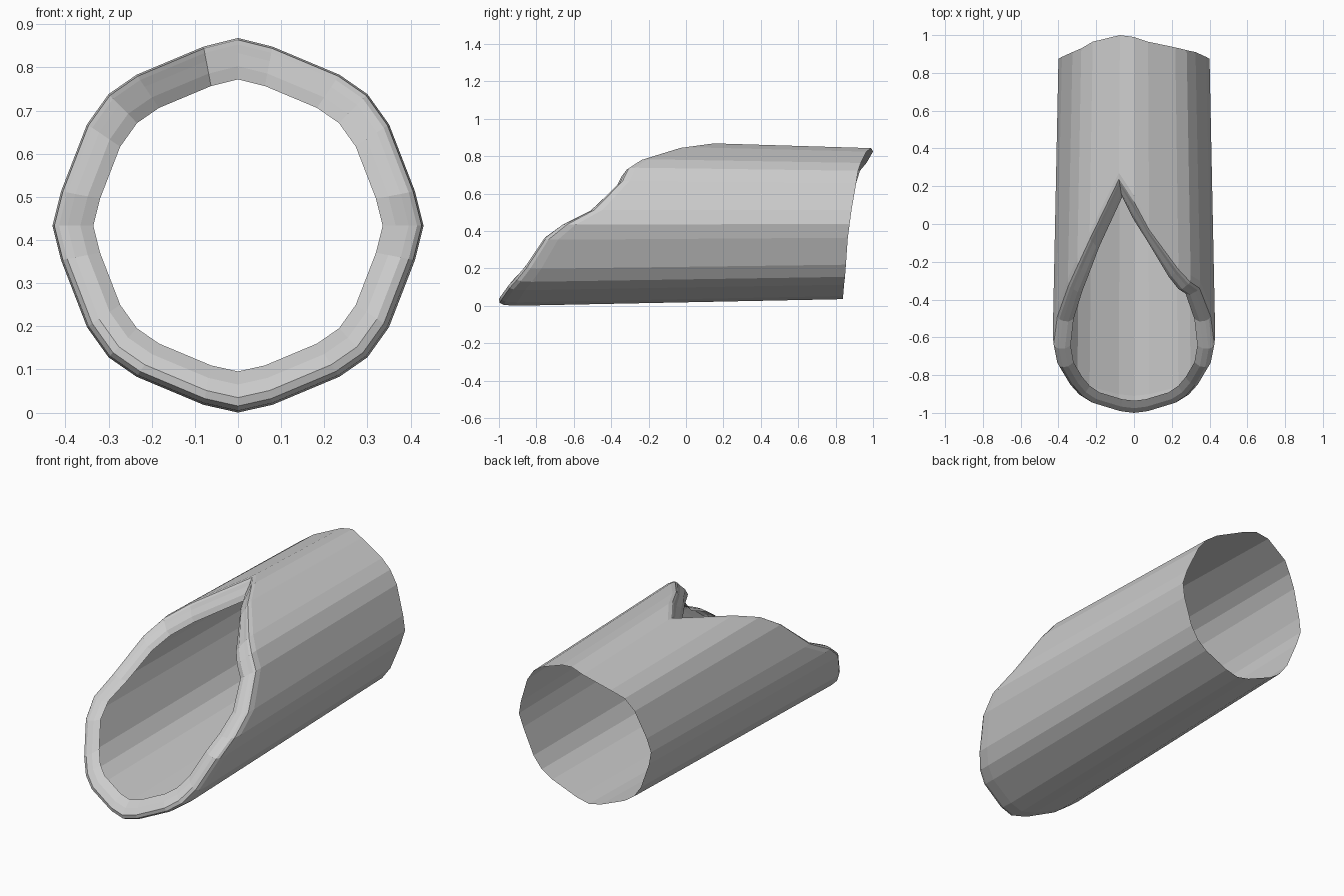
import bpy, bmesh

if "Cube" in bpy.data.objects:
    bpy.data.objects.remove(bpy.data.objects["Cube"])

# half cross-section, bottom to top: x, z offset from the axis
HALF = [(0, -.433), (.08, -.415), (.235, -.35), (.30, -.305), (.35, -.235), (.41, -.08),
        (.43, 0), (.41, .08), (.35, .235), (.30, .305), (.235, .35), (.08, .415), (0, .435)]
# y of the oblique mouth and of the wavy back edge, for the same points
LOW_MOUTH = [-1, -.99, -.945, -.905, -.85, -.75, -.65]
MOUTH_R = LOW_MOUTH + [-.5, -.345, -.31, -.24, -.03, .12]
MOUTH_L = LOW_MOUTH + [-.5, -.33, -.22, -.08, .24]
LOW_BACK = [.84, .84, .845, .85, .855, .865, .875, .885]
BACK_R = LOW_BACK + [.91, .92, .935, .965, .99]
BACK_L = LOW_BACK + [.91, .93, .965, 1.0]


def around(right, left):
    return right + left[:0:-1]


profile = around(HALF, [(-x, z) for x, z in HALF[:12]])
mouth = around(MOUTH_R, MOUTH_L)
back = around(BACK_R, BACK_L)
count = len(profile)

# rolled lip: radial scale, y shift at the bottom, y shift at the top
LIP = [(1, .09, .03), (.99, .025, 0), (.965, .004, -.01), (.92, 0, -.02),
       (.85, .025, -.045), (.78, .065, -.05)]

bm = bmesh.new()


def ring(scale, ys, axis_z):
    return [bm.verts.new((x * scale, y, axis_z + z * scale))
            for (x, z), y in zip(profile, ys)]


# tube wall from the back edge, then the lip curling into the mouth
rings = [ring(.93, back, .443)]
for scale, low, high in LIP:
    ys = []
    for i, ((x, z), y) in enumerate(zip(profile, mouth)):
        t = (z / .435 + 1) / 2
        peak = -.05 * (1 - scale) / .22 if i in (12, 13) else 0
        ys.append(y + low * (1 - t) + high * t + peak)
    rings.append(ring(scale, ys, .438))

for a, b in zip(rings, rings[1:]):
    for i in range(count):
        j = (i + 1) % count
        bm.faces.new((a[i], b[i], b[j], a[j]))

bmesh.ops.recalc_face_normals(bm, faces=bm.faces)
# outward check on the floor strip
bm.faces.ensure_lookup_table()
if bm.faces[0].normal.z > 0:
    bmesh.ops.reverse_faces(bm, faces=bm.faces)

# stand on the ground
low_z = min(v.co.z for v in bm.verts)
bmesh.ops.translate(bm, verts=bm.verts, vec=(0, 0, -low_z))

mesh = bpy.data.meshes.new("slanted_tube")
bm.to_mesh(mesh)
bm.free()
tube = bpy.data.objects.new("slanted_tube", mesh)
bpy.context.collection.objects.link(tube)
